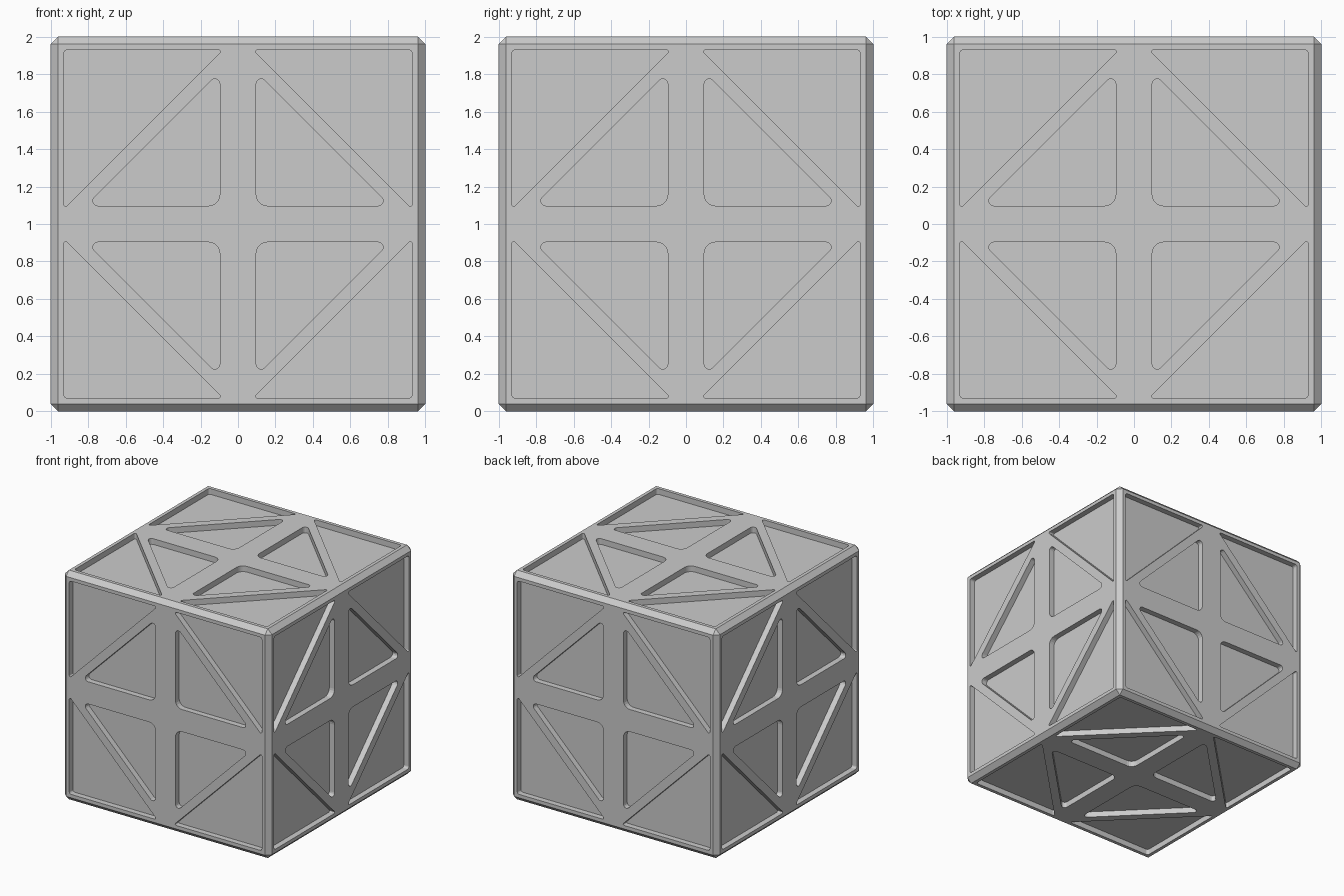
import bpy, bmesh, math
from mathutils import Vector, Matrix

if "Cube" in bpy.data.objects:
    bpy.data.objects.remove(bpy.data.objects["Cube"])

CHAMFER = 0.04
DEPTH = 0.05


def rounded(points, radii, steps=5):
    """Round each corner of a polygon with its own radius."""
    out = []
    pts = [Vector(p) for p in points]
    for i, p in enumerate(pts):
        a = (pts[i - 1] - p).normalized()
        b = (pts[(i + 1) % len(pts)] - p).normalized()
        half = a.angle(b) / 2
        r = radii[i]
        centre = p + (a + b).normalized() * (r / math.sin(half))
        start = p + a * (r / math.tan(half)) - centre
        end = p + b * (r / math.tan(half)) - centre
        sweep = math.pi - 2 * half
        for k in range(steps + 1):
            t = k / steps
            q = (start * math.sin((1 - t) * sweep) + end * math.sin(t * sweep)) / math.sin(sweep)
            out.append(centre + q)
    return out


def make_object(name, bm):
    bmesh.ops.recalc_face_normals(bm, faces=bm.faces)
    mesh = bpy.data.meshes.new(name)
    bm.to_mesh(mesh)
    bm.free()
    obj = bpy.data.objects.new(name, mesh)
    bpy.context.collection.objects.link(obj)
    return obj


# chamfered crate body
bm = bmesh.new()
bmesh.ops.create_cube(bm, size=2)
bmesh.ops.bevel(bm, geom=bm.edges[:], offset=CHAMFER, segments=1,
                affect='EDGES', profile=0.5)
crate = make_object("crate_body", bm)

# inner and outer triangular panels of one face quadrant
inner = rounded([(0.097, 0.097), (0.813, 0.097), (0.097, 0.813)], [0.06, 0.027, 0.027])
outer = rounded([(0.93, 0.93), (0.08, 0.93), (0.93, 0.08)], [0.02, 0.01, 0.01])

# recess prisms on all six faces, four quadrants each
sides = [Matrix.Rotation(math.radians(a), 3, 'X') for a in (0, 90, 180, 270)]
sides += [Matrix.Rotation(math.radians(a), 3, 'Y') for a in (90, 270)]
bm = bmesh.new()
for side in sides:
    for quarter in range(4):
        m = side @ Matrix.Rotation(quarter * math.pi / 2, 3, 'Z')
        for outline in (inner, outer):
            low = [bm.verts.new(m @ Vector((p.x, p.y, 1 - DEPTH))) for p in outline]
            face = bm.faces.new(low)
            ext = bmesh.ops.extrude_face_region(bm, geom=[face], use_keep_orig=True)
            top = [v for v in ext["geom"] if isinstance(v, bmesh.types.BMVert)]
            bmesh.ops.translate(bm, verts=top, vec=m @ Vector((0, 0, 2 * DEPTH)))
cutter = make_object("panel_cutter", bm)
cutter.hide_render = True

# cut the recessed panels
mod = crate.modifiers.new("panels", 'BOOLEAN')
mod.operation = 'DIFFERENCE'
mod.solver = 'EXACT'
mod.use_self = True
mod.object = cutter
bpy.context.view_layer.objects.active = crate
crate.select_set(True)
bpy.ops.object.modifier_apply(modifier=mod.name)
bpy.data.objects.remove(cutter)
crate.location.z = 1
